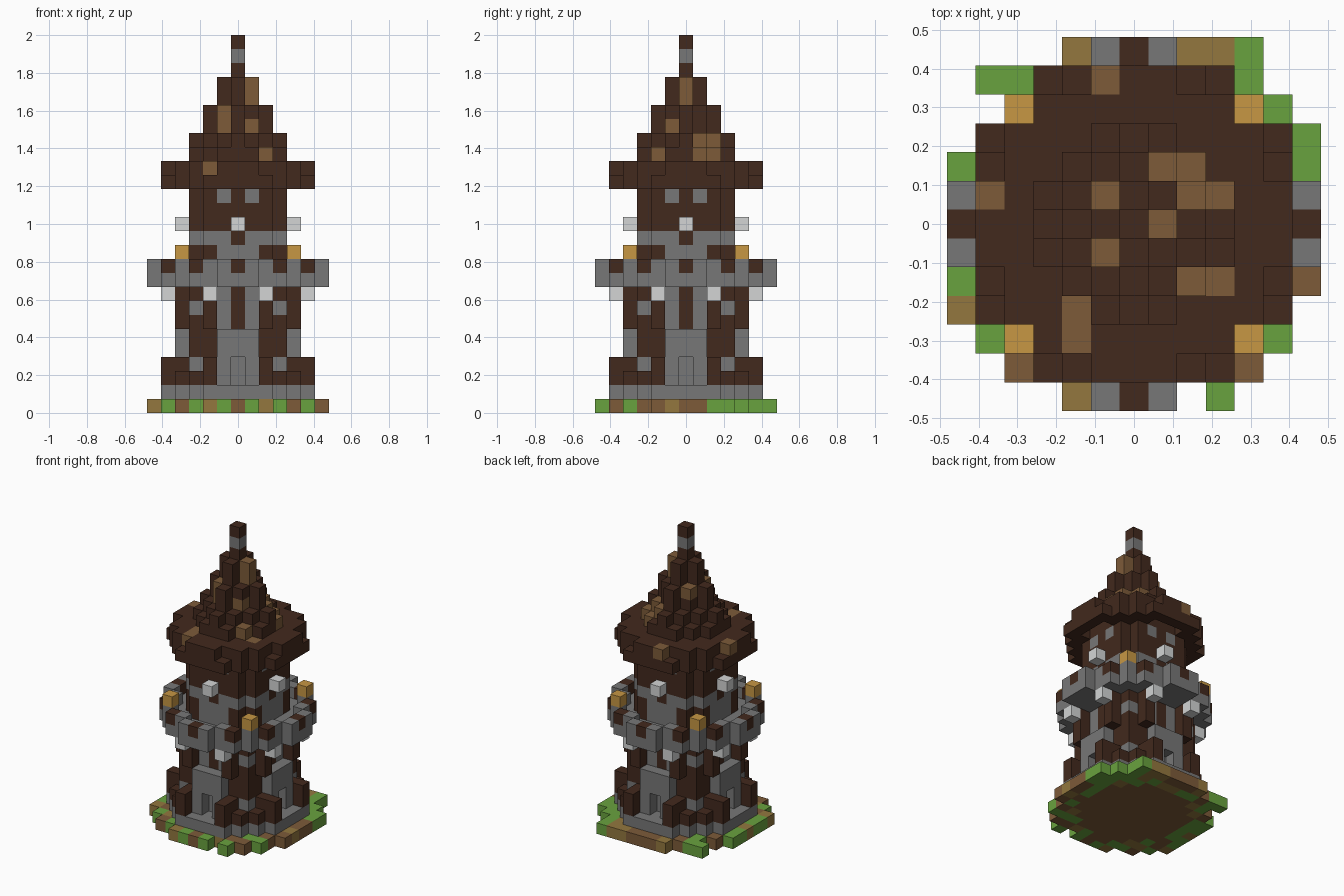
import bpy
import bmesh
import random
from mathutils import Vector

random.seed(4)
VOXEL = 2 / 27

if "Cube" in bpy.data.objects:
    bpy.data.objects.remove(bpy.data.objects["Cube"], do_unlink=True)

COLOURS = {
    "dark_wood": (66, 41, 29), "stone": (119, 119, 119), "light_wood": (125, 91, 57),
    "grass": (105, 162, 62), "dry_grass": (147, 119, 62), "lamp_gold": (199, 151, 68),
    "pale_stone": (211, 213, 213),
}
NAMES = list(COLOURS)
materials = []
for name, rgb in COLOURS.items():
    linear = [((c / 255 + 0.055) / 1.055) ** 2.4 for c in rgb] + [1]
    mat = bpy.data.materials.new(name)
    mat.use_nodes = True
    mat.diffuse_color = linear
    mat.node_tree.nodes["Principled BSDF"].inputs["Base Color"].default_value = linear
    materials.append(mat)

parts = {}


def put(part, cells, layers, colour):
    """Place blocks of one colour at (x, y) cells on the given layers."""
    blocks = parts.setdefault(part, {})
    for z in layers:
        for x, y in cells:
            blocks[x, y, z] = colour


def disc(r2):
    span = range(-6, 7)
    return {(x, y) for x in span for y in span if x * x + y * y <= r2}


def around(a, b):
    """A cell and its mirror images about both axes and both diagonals."""
    return {(sx * x, sy * y) for x, y in ((a, b), (b, a)) for sx in (-1, 1) for sy in (-1, 1)}


# Ragged ground with soil under the tower
for x, y in sorted(disc(37)):
    soil = x * x + y * y <= 22
    turf = random.choice(["grass", "grass", "dry_grass", "light_wood"])
    put("ground", [(x, y)], [0], "light_wood" if soil else turf)
put("ground", [(6, 2), (6, 3), (-6, 2), (-6, -2), (5, 4), (5, -4), (-5, -4), (-5, 5), (-4, 5),
               (4, 5), (4, 6), (3, -6), (-3, -5), (-1, -6), (1, -6)], [0], "grass")
put("ground", [(-6, -3), (3, 6), (2, 6), (-2, 6), (-2, -6), (2, -5), (6, -1)], [0], "dry_grass")
put("ground", [(6, -2), (-4, -5), (4, -5), (0, -6), (6, 0), (6, 1)], [0], "light_wood")

# Stone plinth with timber footings
put("plinth", disc(29), [1], "stone")
put("footings", around(4, 3), [2], "dark_wood")
put("footings", around(5, 2) | around(4, 2), [2, 3], "dark_wood")

# Lower tower with corner posts
put("tower", disc(13), range(2, 9), "dark_wood")
put("tower", around(3, 1), range(2, 9), "stone")
put("tower", around(3, 0), range(2, 6), "stone")
put("corner_posts", around(3, 3), range(2, 9), "dark_wood")
put("corner_posts", around(3, 3), [3, 7], "stone")

# Four stone doorways, open below the lintel
put("doorway_arches", around(4, 1), range(2, 6), "stone")
put("doorway_arches", around(4, 0), [4, 5], "stone")

# Timber brackets under the balcony
put("brackets", around(4, 2), [6, 7, 8], "dark_wood")
put("bracket_stones", around(5, 2), [8], "pale_stone")

# Balcony with battlements and corner lamps
put("balcony", disc(37), [9], "stone")
put("battlements", around(6, 1) | around(5, 2) | around(4, 4), [10], "stone")
put("battlements", around(6, 0) | around(5, 3), [10], "dark_wood")
put("lamps", around(4, 4), [11], "lamp_gold")

# Upper tower
put("upper_tower", disc(13), range(10, 17), "dark_wood")
put("upper_tower", around(3, 0) | around(3, 1), [10, 11], "stone")
put("upper_tower", around(3, 1) | around(3, 2), [12], "stone")
put("upper_tower", around(3, 1), [15], "stone")
put("wall_stones", around(4, 0), [13], "pale_stone")

# Stepped roof with an overhanging rim and lighter shingles
put("roof", disc(29) - disc(17), [16], "dark_wood")
put("roof", disc(26), [17], "dark_wood")
put("roof", disc(10), [18], "dark_wood")
put("roof", disc(9) - around(2, 2), [19], "dark_wood")
put("roof", disc(4), [20, 21], "dark_wood")
put("roof", disc(1), [22, 23], "dark_wood")
put("roof", [(-2, -4), (-2, -3), (3, -2), (-5, 1), (-1, 5)], [17], "light_wood")
put("roof", [(2, -2), (3, 1), (2, 2)], [18], "light_wood")
put("roof", [(2, 1), (1, 2)], [18, 19], "light_wood")
put("roof", [(1, -1)], [20], "light_wood")
put("roof", [(-1, -1)], [20, 21], "light_wood")
put("roof", [(-1, 1)], [21], "light_wood")
put("roof", [(1, 0)], [22, 23], "light_wood")

# Finial
put("finial", [(0, 0)], [24, 26], "dark_wood")
put("finial", [(0, 0)], [25], "stone")

# Turn the blocks of each part into a mesh of outward faces
filled = {cell for blocks in parts.values() for cell in blocks}
for name, blocks in parts.items():
    bm = bmesh.new()
    corners = {}

    def vert(p):
        key = tuple(round(c * 2) for c in p)
        if key not in corners:
            corners[key] = bm.verts.new(p * VOXEL)
        return corners[key]

    for cell, colour in blocks.items():
        centre = Vector(cell) + Vector((0, 0, 0.5))
        for axis in range(3):
            for sign in (-1, 1):
                n = Vector((0, 0, 0))
                n[axis] = sign
                if tuple(int(c) for c in Vector(cell) + n) in filled:
                    continue
                u = Vector((n.z, n.x, n.y))
                v = n.cross(u)
                quad = [centre + (n + a * u + b * v) / 2
                        for a, b in ((-1, -1), (1, -1), (1, 1), (-1, 1))]
                face = bm.faces.new([vert(p) for p in quad])
                face.material_index = NAMES.index(colour)
    mesh = bpy.data.meshes.new(name)
    for mat in materials:
        mesh.materials.append(mat)
    bm.to_mesh(mesh)
    bm.free()
    bpy.context.scene.collection.objects.link(bpy.data.objects.new(name, mesh))
